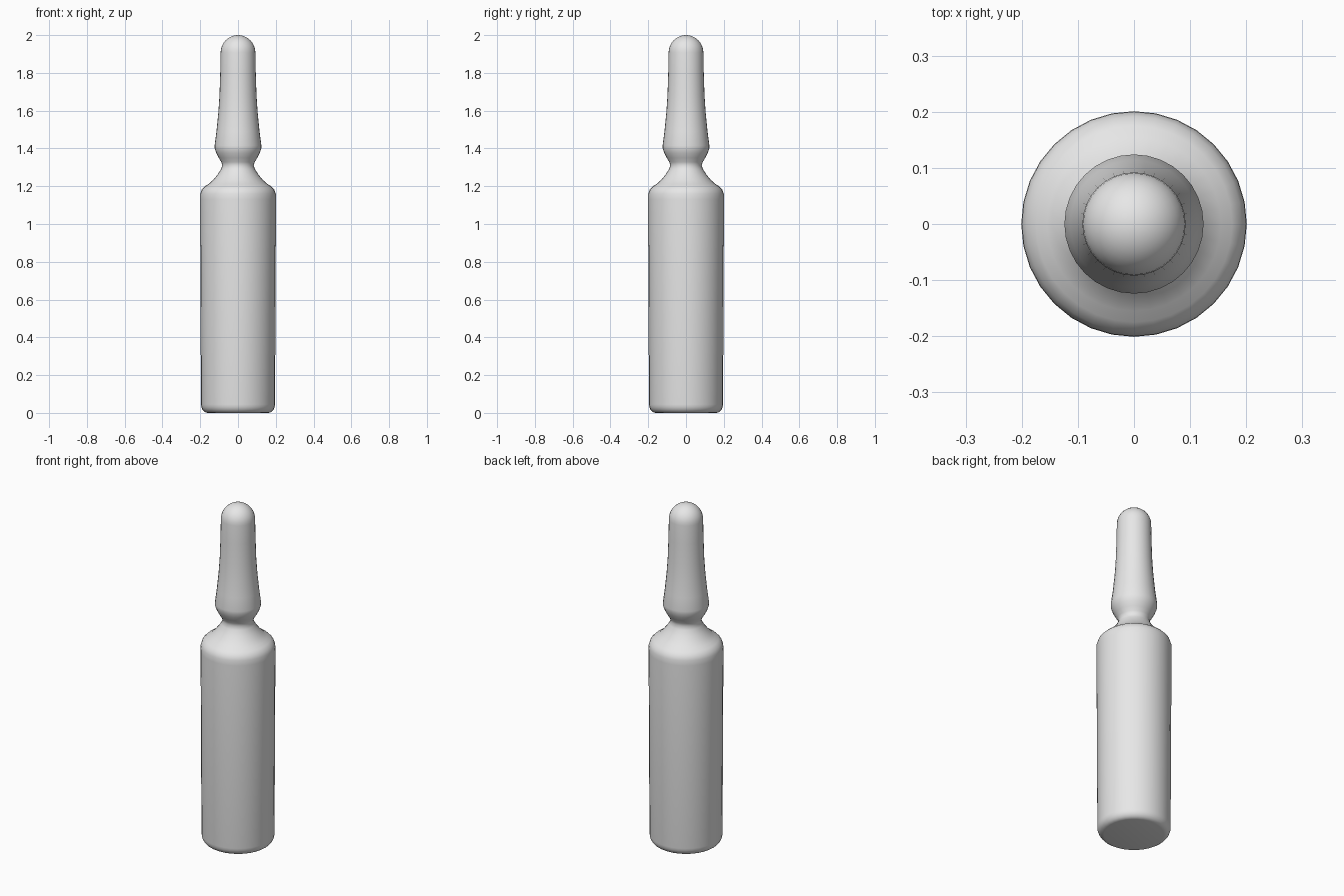
import bpy
import bmesh
import math
from mathutils import Vector

cube = bpy.data.objects.get("Cube")
if cube:
    bpy.data.objects.remove(cube, do_unlink=True)

SIDES = 32

grey = bpy.data.materials.new("light_grey_glass")
grey.use_nodes = True
colour = (0.8, 0.8, 0.8, 1)
grey.diffuse_color = colour
grey.node_tree.nodes["Principled BSDF"].inputs["Base Color"].default_value = colour


def arc(radius_centre, z_centre, rx, rz, start, end, steps):
    """Profile points along an elliptical arc, angles in degrees."""
    points = []
    for i in range(steps + 1):
        a = math.radians(start + (end - start) * i / steps)
        points.append((radius_centre + rx * math.cos(a), z_centre + rz * math.sin(a)))
    return points


def lathe(name, profile):
    """Turn a (radius, height) profile around the z axis."""
    bm = bmesh.new()
    verts = [bm.verts.new((r, 0, z)) for r, z in profile]
    edges = [bm.edges.new(pair) for pair in zip(verts, verts[1:])]
    bmesh.ops.spin(bm, geom=verts + edges, cent=Vector(), axis=(0, 0, 1),
                   angle=math.tau, steps=SIDES, use_duplicate=False)
    bmesh.ops.remove_doubles(bm, verts=bm.verts, dist=0.0001)
    bmesh.ops.recalc_face_normals(bm, faces=bm.faces)
    mesh = bpy.data.meshes.new(name)
    bm.to_mesh(mesh)
    bm.free()
    mesh.materials.append(grey)
    obj = bpy.data.objects.new(name, mesh)
    bpy.context.collection.objects.link(obj)
    bpy.ops.object.select_all(action="DESELECT")
    obj.select_set(True)
    bpy.context.view_layer.objects.active = obj
    bpy.ops.object.shade_smooth_by_angle(angle=math.radians(50))
    return obj


# Flat base with a rounded rim
base = [(0, 0)] + arc(0.16, 0.045, 0.036, 0.045, -90, 0, 5)
# Straight body and rounded shoulder
body = [(0.201, 1.13), (0.2, 1.16), (0.192, 1.183), (0.175, 1.2), (0.155, 1.212)]
# Pinched neck
neck = [(0.13, 1.235), (0.108, 1.262), (0.09, 1.29), (0.083, 1.31),
        (0.088, 1.328), (0.102, 1.35)]
# Flared snap-off stem
stem = [(0.115, 1.375), (0.123, 1.398), (0.124, 1.415), (0.114, 1.49),
        (0.104, 1.59), (0.098, 1.68), (0.094, 1.8)]
# Domed tip
dome = arc(0, 1.908, 0.092, 0.092, 0, 90, 8)
dome[-1] = (0, 2)

lathe("ampoule", base + body + neck + stem + dome)
